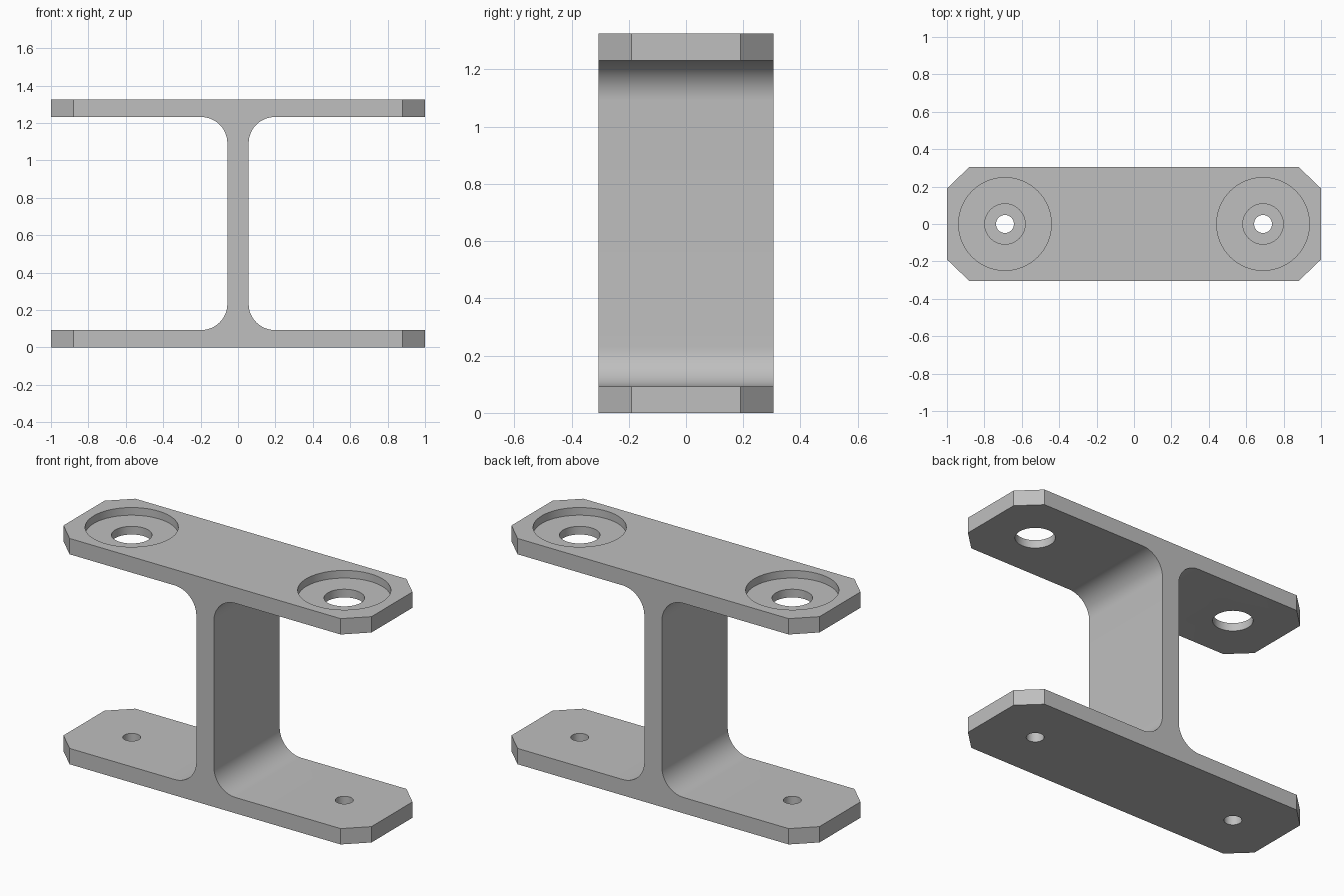
import bpy, bmesh, math

cube = bpy.data.objects.get("Cube")
if cube:
    bpy.data.objects.remove(cube, do_unlink=True)

HALF_LENGTH, HALF_DEPTH, HEIGHT = 1.0, 0.305, 1.325
PLATE, HALF_WEB, FILLET = 0.093, 0.057, 0.14
CHAMFER_X, CHAMFER_Y = 0.12, 0.115
HOLE_X, STEPS = 0.69, 16

metal = bpy.data.materials.new("plain grey metal")
metal.use_nodes = True
grey = (0.52, 0.52, 0.52, 1)
metal.diffuse_color = grey
metal.node_tree.nodes["Principled BSDF"].inputs["Base Color"].default_value = grey


def prism(name, points, direction):
    """Extrude a closed outline into a solid."""
    bm = bmesh.new()
    face = bm.faces.new([bm.verts.new(p) for p in points])
    new = bmesh.ops.extrude_face_region(bm, geom=[face])["geom"]
    verts = [v for v in new if isinstance(v, bmesh.types.BMVert)]
    bmesh.ops.translate(bm, verts=verts, vec=direction)
    bmesh.ops.recalc_face_normals(bm, faces=bm.faces)
    mesh = bpy.data.meshes.new(name)
    bm.to_mesh(mesh)
    bm.free()
    mesh.materials.append(metal)
    obj = bpy.data.objects.new(name, mesh)
    bpy.context.collection.objects.link(obj)
    return obj


def combine(body, cutter, operation):
    """Apply a boolean and discard the helper."""
    mod = body.modifiers.new("cut", "BOOLEAN")
    mod.operation, mod.object, mod.solver = operation, cutter, "EXACT"
    bpy.context.view_layer.objects.active = body
    bpy.ops.object.modifier_apply(modifier=mod.name)
    bpy.data.objects.remove(cutter, do_unlink=True)


def drill(body, x, radius, low, high):
    ring = [2 * math.pi * i / 64 for i in range(64)]
    outline = [(x + radius * math.cos(a), radius * math.sin(a), low) for a in ring]
    combine(body, prism("drill", outline, (0, 0, high - low)), "DIFFERENCE")


# I-shaped section: quarter outline with its fillet, mirrored to all sides
mid = HEIGHT / 2
quarter = [(HALF_LENGTH, mid), (HALF_LENGTH, mid - PLATE)]
cx, cz = HALF_WEB + FILLET, mid - PLATE - FILLET
for i in range(STEPS + 1):
    a = math.pi / 2 * (1 + i / STEPS)
    quarter.append((cx + FILLET * math.cos(a), cz + FILLET * math.sin(a)))
right = quarter + [(x, -z) for x, z in reversed(quarter)]
section = right + [(-x, z) for x, z in reversed(right)]
bracket = prism("double_plate_bracket",
                [(x, -HALF_DEPTH, z + mid) for x, z in section],
                (0, 2 * HALF_DEPTH, 0))

# Cut the four vertical corners off both plates
for sx in (-1, 1):
    for sy in (-1, 1):
        x, y, over = sx * HALF_LENGTH, sy * HALF_DEPTH, 2
        corner = [(x - sx * CHAMFER_X * over, y + sy * CHAMFER_Y * (over - 1), -0.1),
                  (x + sx * CHAMFER_X * (over - 1), y - sy * CHAMFER_Y * over, -0.1),
                  (x + sx * CHAMFER_X * over, y + sy * CHAMFER_Y * over, -0.1)]
        combine(bracket, prism("corner", corner, (0, 0, HEIGHT + 0.2)), "DIFFERENCE")

# Counterbored upper holes and small lower holes
for x in (-HOLE_X, HOLE_X):
    drill(bracket, x, 0.248, HEIGHT - 0.045, HEIGHT + 0.1)
    drill(bracket, x, 0.108, mid, HEIGHT + 0.1)
    drill(bracket, x, 0.048, -0.1, mid)

# Smooth fillets and bores, crisp outer edges
bpy.ops.object.select_all(action="DESELECT")
bracket.select_set(True)
bpy.context.view_layer.objects.active = bracket
bpy.ops.object.shade_smooth_by_angle(angle=math.radians(30))
